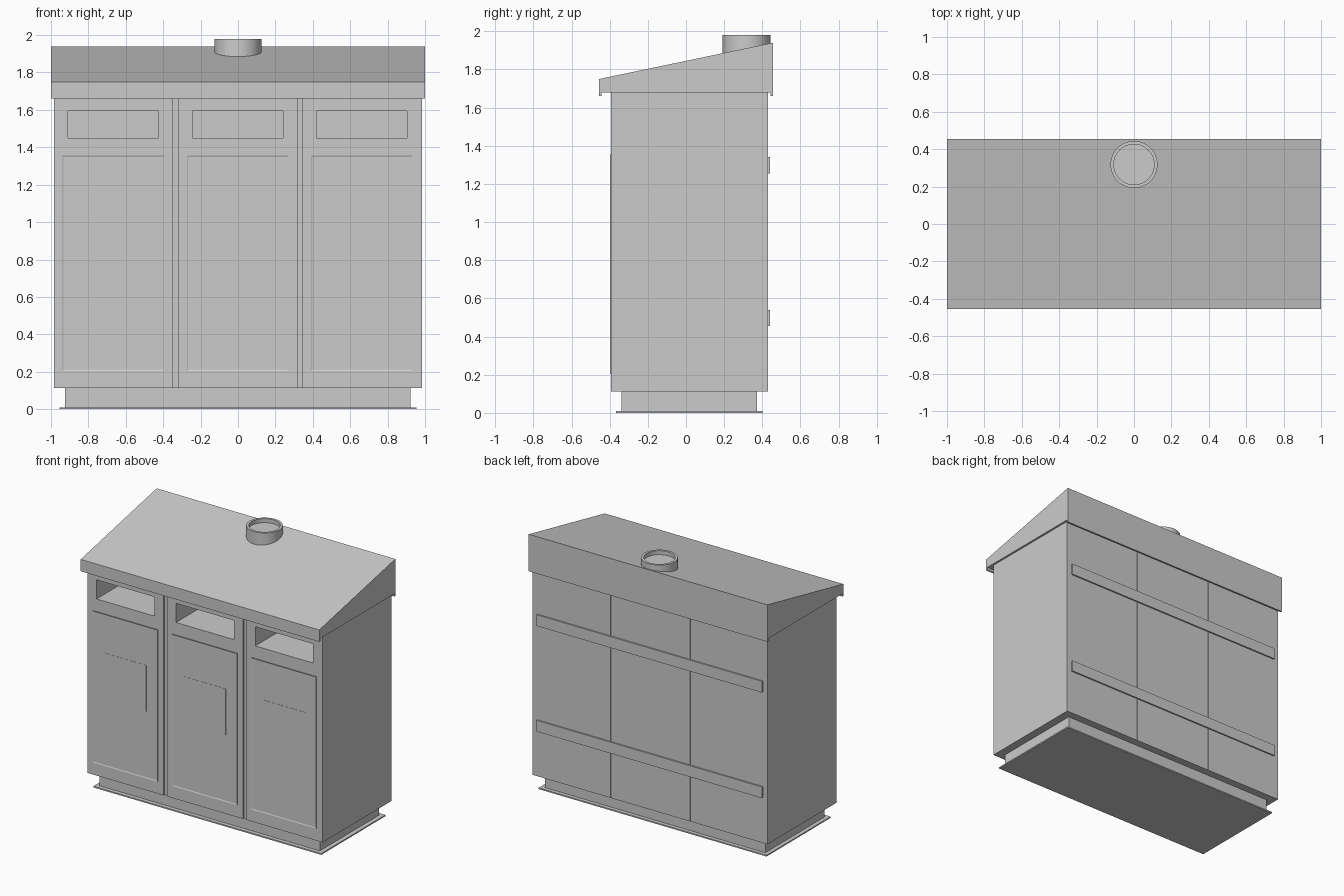
import bpy, bmesh, math
from mathutils import Matrix, Vector

if "Cube" in bpy.data.objects:
    bpy.data.objects.remove(bpy.data.objects["Cube"])


def add_object(name, bm):
    bmesh.ops.recalc_face_normals(bm, faces=bm.faces[:])
    mesh = bpy.data.meshes.new(name)
    bm.to_mesh(mesh)
    bm.free()
    obj = bpy.data.objects.new(name, mesh)
    bpy.context.collection.objects.link(obj)
    return obj


def add_box(bm, x0, x1, y0, y1, z0, z1):
    centre = Vector(((x0 + x1) / 2, (y0 + y1) / 2, (z0 + z1) / 2))
    size = Matrix.Diagonal((x1 - x0, y1 - y0, z1 - z0, 1))
    bmesh.ops.create_cube(bm, size=1, matrix=Matrix.Translation(centre) @ size)


def box(name, *bounds):
    bm = bmesh.new()
    add_box(bm, *bounds)
    return add_object(name, bm)


FRONT, BACK = -0.393, 0.43
BAYS = {"left": -0.668, "middle": -0.002, "right": 0.662}

# Base flange and recessed plinth
box("base_flange", -0.955, 0.955, -0.367, 0.40, 0, 0.01)
box("plinth", -0.925, 0.922, -0.337, 0.372, 0.005, 0.115)

# Cabinet body with waste openings, bay grooves and rear seams cut out
body = box("cabinet_body", -0.985, 0.985, FRONT, BACK, 0.112, 1.685)
bm = bmesh.new()
for x in BAYS.values():
    add_box(bm, x - 0.242, x + 0.242, FRONT - 0.1, -0.08, 1.45, 1.595)
for x in (-0.335, 0.33):
    add_box(bm, x - 0.013, x + 0.013, FRONT - 0.1, FRONT + 0.012, 0.05, 1.67)
    add_box(bm, x - 0.002, x + 0.002, BACK - 0.006, BACK + 0.1, 0.05, 1.67)
cutter = add_object("opening_cutter", bm)
cutter.hide_render = True
mod = body.modifiers.new("openings", "BOOLEAN")
mod.operation = "DIFFERENCE"
mod.solver = "EXACT"
mod.object = cutter
bpy.context.view_layer.objects.active = body
bpy.ops.object.modifier_apply(modifier=mod.name)
bpy.data.objects.remove(cutter)

# Framed door panels with thin square plates
for side, x in BAYS.items():
    bm = bmesh.new()
    add_box(bm, x - 0.272, x + 0.272, FRONT - 0.005, FRONT + 0.002, 0.205, 1.355)
    front = min(bm.faces, key=lambda f: f.calc_center_median().y)
    bmesh.ops.inset_region(bm, faces=[front], thickness=0.01)
    bmesh.ops.translate(bm, verts=front.verts[:], vec=(0, 0.003, 0))
    add_object(side + "_door_panel", bm)
    box(side + "_door_plate", x - 0.176, x + 0.176, FRONT - 0.0035, FRONT, 0.71, 1.06)

# Rear mounting rails
for name, z in (("lower_rear_rail", 0.455), ("upper_rear_rail", 1.255)):
    box(name, -0.945, 0.945, BACK - 0.002, 0.441, z, z + 0.085)

# Sloping roof with front and back drip lips
profile = [(-0.455, 1.66), (-0.455, 1.75), (0.455, 1.94), (0.455, 1.66),
           (0.443, 1.66), (0.443, 1.68), (-0.443, 1.68), (-0.443, 1.66)]
bm = bmesh.new()
face = bm.faces.new([bm.verts.new((-1, y, z)) for y, z in profile])
result = bmesh.ops.extrude_face_region(bm, geom=[face])
verts = [v for v in result["geom"] if isinstance(v, bmesh.types.BMVert)]
bmesh.ops.translate(bm, verts=verts, vec=(2, 0, 0))
add_object("sloping_roof", bm)

# Round roof collar with a sunken cap, lathed from a profile
bm = bmesh.new()
points = [(0.126, 1.85), (0.126, 1.98), (0.108, 1.98), (0.108, 1.95), (0, 1.95)]
verts = [bm.verts.new((r, 0, z)) for r, z in points]
edges = [bm.edges.new(pair) for pair in zip(verts, verts[1:])]
bmesh.ops.spin(bm, geom=verts + edges, cent=(0, 0, 0), axis=(0, 0, 1),
               angle=math.tau, steps=48)
bmesh.ops.remove_doubles(bm, verts=bm.verts[:], dist=0.0001)
collar = add_object("roof_collar", bm)
collar.location = (0, 0.318, 0)
bpy.ops.object.select_all(action="DESELECT")
collar.select_set(True)
bpy.context.view_layer.objects.active = collar
bpy.ops.object.shade_smooth_by_angle(angle=math.radians(35))
